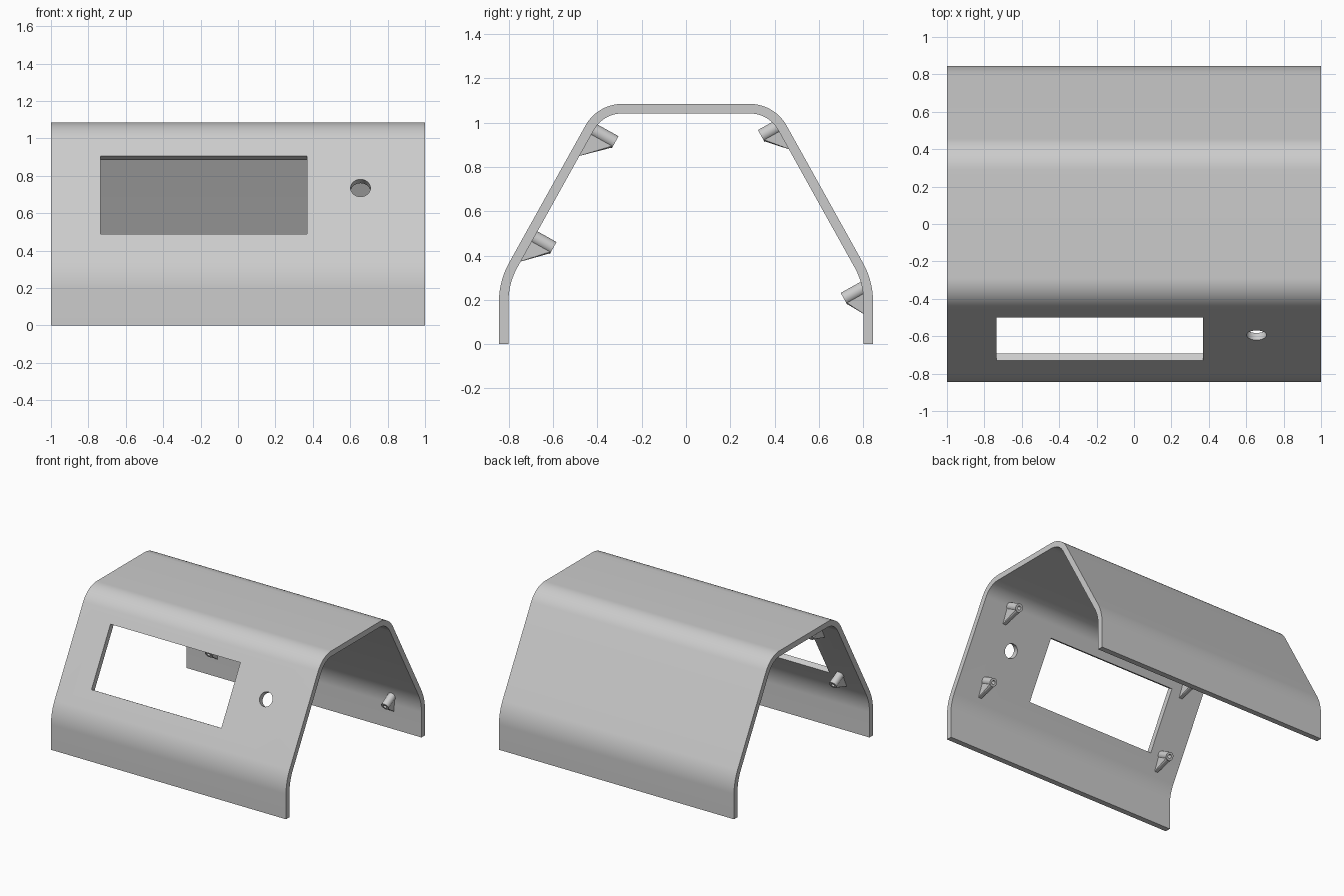
import bpy, bmesh, math
from mathutils import Vector, Matrix

cube = bpy.data.objects.get("Cube")
if cube:
    bpy.data.objects.remove(cube)

grey = bpy.data.materials.new("light_grey")
grey.use_nodes = True
grey.diffuse_color = (0.6, 0.6, 0.6, 1)
grey.node_tree.nodes["Principled BSDF"].inputs["Base Color"].default_value = (0.6, 0.6, 0.6, 1)

HALF_DEPTH, HEIGHT, WALL = 0.845, 1.085, 0.043
LOW_Z, TOP_Y = 0.285, 0.40          # sharp corners of the outline before rounding
SLOPE = math.atan2(HEIGHT - LOW_Z, HALF_DEPTH - TOP_Y)
LOW_R, TOP_R = 0.36, 0.19

# Axes of the sloping front panel: along x, up the slope, into the case
ALONG = Vector((1, 0, 0))
UP = Vector((0, math.cos(SLOPE), math.sin(SLOPE)))
INTO = Vector((0, math.sin(SLOPE), -math.cos(SLOPE)))
CORNER = Vector((0, -HALF_DEPTH, LOW_Z))


def make_object(name, bm):
    bmesh.ops.recalc_face_normals(bm, faces=bm.faces)
    mesh = bpy.data.meshes.new(name)
    bm.to_mesh(mesh)
    bm.free()
    mesh.materials.append(grey)
    obj = bpy.data.objects.new(name, mesh)
    bpy.context.collection.objects.link(obj)
    return obj


def smooth(obj):
    bpy.ops.object.select_all(action='DESELECT')
    obj.select_set(True)
    bpy.context.view_layer.objects.active = obj
    bpy.ops.object.shade_smooth_by_angle(angle=math.radians(30))


def frame(origin, x_axis, y_axis, z_axis):
    m = Matrix((x_axis, y_axis, z_axis)).transposed().to_4x4()
    m.translation = origin
    return m


def outline(inset, steps=14):
    """Rounded arch in the y-z plane, moved inward by inset."""
    lean = math.pi / 2 + SLOPE
    normal_angle = lean
    low = (LOW_R - HALF_DEPTH, LOW_Z - LOW_R * math.tan((math.pi - normal_angle) / 2))
    top = (-TOP_Y + TOP_R * math.tan((normal_angle - math.pi / 2) / 2), HEIGHT - TOP_R)
    pts = [(inset - HALF_DEPTH, 0)]
    for centre, r, a, b in ((low, LOW_R, math.pi, normal_angle),
                            (top, TOP_R, normal_angle, math.pi / 2)):
        for i in range(steps + 1):
            ang = a + (b - a) * i / steps
            pts.append((centre[0] + (r - inset) * math.cos(ang),
                        centre[1] + (r - inset) * math.sin(ang)))
    return pts + [(-y, z) for y, z in reversed(pts)]


# Bent shell
bm = bmesh.new()
rings = [[[bm.verts.new((x, y, z)) for y, z in outline(inset)] for inset in (0, WALL)]
         for x in (-1, 1)]
(lo, li), (ro, ri) = rings
for a, b in ((lo, ro), (ro, ri), (ri, li), (li, lo)):
    for i in range(len(a) - 1):
        bm.faces.new((a[i], a[i + 1], b[i + 1], b[i]))
for i in (0, -1):
    bm.faces.new((lo[i], ro[i], ri[i], li[i]))
shell = make_object("shell", bm)

# Window and button hole cut square to the sloping panel
bm = bmesh.new()
size = Matrix.Diagonal((1.105, 0.475, 0.2, 1))
centre = CORNER + ALONG * -0.1825 + UP * 0.472
bmesh.ops.create_cube(bm, size=1, matrix=frame(centre, ALONG, UP, INTO) @ size)
window_cutter = make_object("window_cutter", bm)

bm = bmesh.new()
centre = CORNER + ALONG * 0.655 + UP * 0.515
bmesh.ops.create_cone(bm, cap_ends=True, segments=40, radius1=0.053, radius2=0.053,
                      depth=0.2, matrix=frame(centre, ALONG, UP, INTO))
hole_cutter = make_object("hole_cutter", bm)

bpy.context.view_layer.objects.active = shell
for cutter in (window_cutter, hole_cutter):
    cutter.hide_render = True
    mod = shell.modifiers.new("cut", 'BOOLEAN')
    mod.operation, mod.solver, mod.object = 'DIFFERENCE', 'EXACT', cutter
    bpy.ops.object.modifier_apply(modifier=mod.name)
    bpy.data.objects.remove(cutter)
smooth(shell)


def screw_post(name, x, side, tip, length, foot):
    """Hollow post with a gusset under it; side is 1 on the front, -1 on the back."""
    mirror = Matrix.Diagonal((1, side, 1))
    up, into = mirror @ UP, mirror @ INTO
    tip = Vector((x, *tip))
    radius, bore = 0.031, 0.014
    place = frame(tip, ALONG, up, into)

    bm = bmesh.new()
    profile = [(0, -length), (radius, -length), (radius, 0), (bore, 0), (bore, -0.09), (0, -0.09)]
    verts = [bm.verts.new((r, 0, h)) for r, h in profile]
    edges = [bm.edges.new(pair) for pair in zip(verts, verts[1:])]
    bmesh.ops.spin(bm, geom=verts + edges, cent=(0, 0, 0), axis=(0, 0, 1),
                   angle=math.tau, steps=24, use_duplicate=False)
    bmesh.ops.remove_doubles(bm, verts=bm.verts, dist=1e-4)
    bm.transform(place)
    smooth(make_object(name + "_post", bm))

    bm = bmesh.new()
    for s in (-1, 1):
        for w, t, h in ((0.022, -0.02, -length), (0.022, -0.02, -0.002), (0.01, -0.029, -0.002)):
            bm.verts.new(place @ Vector((s * w, t, h)))
        bm.verts.new((x + s * 0.013, *foot))
    bmesh.ops.convex_hull(bm, input=bm.verts)
    make_object(name + "_gusset", bm)


# Screw posts: four around the window, four on the back wall
for label, x_front, x_back in (("left", 0.78, 0.75), ("right", -0.83, -0.75)):
    screw_post("front_upper_" + label, x_front, 1, (-0.32, 0.912), 0.13, (-0.49, 0.848))
    screw_post("front_lower_" + label, x_front, 1, (-0.60, 0.434), 0.122, (-0.775, 0.365))
    screw_post("back_upper_" + label, x_back, -1, (0.34, 0.94), 0.10, (0.49, 0.872))
    screw_post("back_lower_" + label, x_back, -1, (0.714, 0.204), 0.12, (0.81, 0.132))
